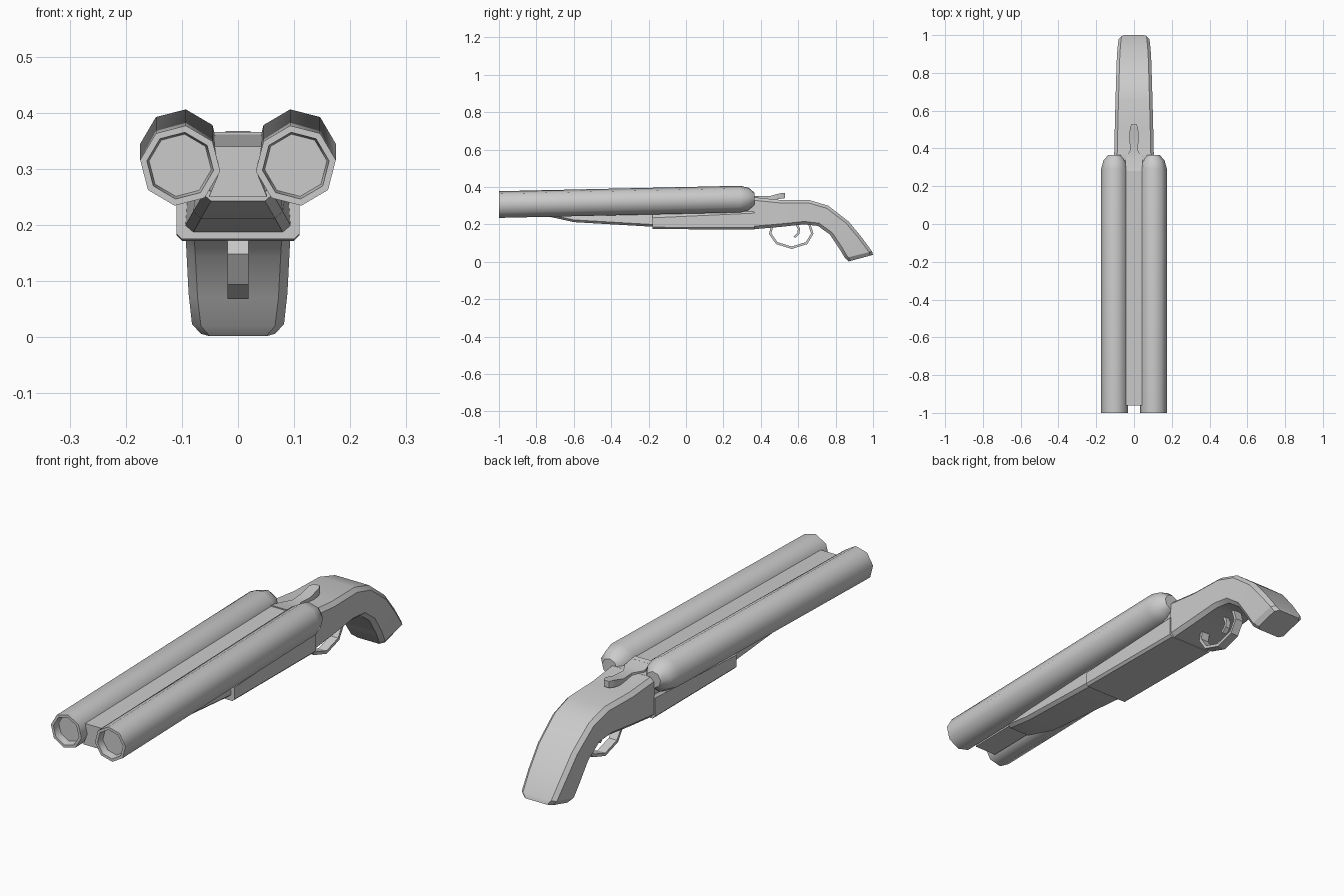
import bpy, bmesh, math
from mathutils import Vector

if "Cube" in bpy.data.objects:
    bpy.data.objects.remove(bpy.data.objects["Cube"])

grey = bpy.data.materials.new("plain_grey")
grey.use_nodes = True
GREY = (0.6, 0.6, 0.6, 1)
grey.diffuse_color = GREY
grey.node_tree.nodes["Principled BSDF"].inputs["Base Color"].default_value = GREY


def loft(name, rings, angle=30, bevel=0):
    """Skin matching closed rings of points and cap both ends."""
    bm = bmesh.new()
    loops = [[bm.verts.new(p) for p in ring] for ring in rings]
    n = len(loops[0])
    for a, b in zip(loops, loops[1:]):
        for i in range(n):
            j = (i + 1) % n
            bm.faces.new((a[i], a[j], b[j], b[i]))
    bm.faces.new(loops[0])
    bm.faces.new(loops[-1])
    bmesh.ops.recalc_face_normals(bm, faces=bm.faces)
    mesh = bpy.data.meshes.new(name)
    bm.to_mesh(mesh)
    bm.free()
    obj = bpy.data.objects.new(name, mesh)
    bpy.context.collection.objects.link(obj)
    mesh.materials.append(grey)
    bpy.ops.object.select_all(action="DESELECT")
    obj.select_set(True)
    bpy.context.view_layer.objects.active = obj
    if bevel:
        mod = obj.modifiers.new("edge_bevel", "BEVEL")
        mod.width, mod.segments = bevel, 1
        bpy.ops.object.modifier_apply(modifier=mod.name)
    bpy.ops.object.shade_smooth_by_angle(angle=math.radians(angle))
    return obj


def section(y, half):
    """Symmetric cross-section at y from right-half (x, z) points."""
    return [(x, y, z) for x, z in half] + [(-x, y, z) for x, z in reversed(half)]


def ribbon(name, path, width, thick):
    """Flat strip that follows a (y, z) path, tapering evenly in thickness."""
    pts = [Vector(p) for p in path]
    rings = []
    for i, p in enumerate(pts):
        d = (pts[min(i + 1, len(pts) - 1)] - pts[max(i - 1, 0)]).normalized()
        s = Vector((-d.y, d.x)) * thick / 2
        a, b = p + s, p - s
        rings.append([(-width, a.x, a.y), (width, a.x, a.y),
                      (width, b.x, b.y), (-width, b.x, b.y)])
    return loft(name, rings)


# Two eight-sided barrels with a recessed muzzle and domed breech
def axis_z(y):
    return 0.306 + 0.0225 * (y + 1)


for side, label in ((-1, "right"), (1, "left")):
    rings = []
    for y, r in ((-0.97, 0.056), (-1, 0.06), (-1, 0.072), (0.29, 0.072),
                 (0.335, 0.06), (0.365, 0.034)):
        ring = []
        for k in range(8):
            a = math.radians(82 + 45 * k)
            ring.append((side * (-r * math.cos(a) + 0.103), y,
                         axis_z(y) + r * math.sin(a)))
        rings.append(ring)
    loft(label + "_barrel", rings, 47)

# Rib filling the gap between the barrels
loft("barrel_rib", [section(y, [(0.052, b), (0.033, b + 0.045), (0.042, t)])
                    for y, b, t in ((-0.96, 0.25, 0.34), (0.3, 0.27, 0.362))])

# Tapered fore-end beneath the barrels
loft("fore_end", [section(y, [(w, b), (w + 0.014, b + 0.012), (w + 0.008, t)])
                  for y, w, b, t in ((-0.74, 0.048, 0.243, 0.262),
                                     (-0.6, 0.066, 0.212, 0.265),
                                     (-0.17, 0.08, 0.187, 0.275))])

# Receiver block, and the breech wall behind the barrels
loft("receiver", [section(y, [(0.1, b), (0.11, b + 0.01), (0.11, t), (0.09, t + 0.02)])
                  for y, b, t in ((-0.18, 0.175, 0.235), (0.365, 0.172, 0.26))])
loft("breech_wall", [section(y, [(0.1, 0.18), (0.1, 0.31), (0.07, 0.345)])
                     for y in (0.31, 0.366)])

# Curved pistol grip: top (y, z), bottom (y, z), half width
grip = [((0.36, 0.345), (0.36, 0.174), 0.105),
        ((0.5, 0.331), (0.5, 0.186), 0.102),
        ((0.66, 0.33), (0.63, 0.2), 0.098),
        ((0.76, 0.3), (0.705, 0.192), 0.095),
        ((0.87, 0.215), (0.77, 0.145), 0.092),
        ((0.94, 0.13), (0.82, 0.07), 0.088),
        ((0.995, 0.055), (0.85, 0.02), 0.082),
        ((1.0, 0.037), (0.87, 0.002), 0.066)]
rings = []
for top, bottom, w in grip:
    t, b = Vector(top), Vector(bottom)
    d = (t - b).normalized() * 0.016
    half = [(w - 0.016, b), (w, b + d), (w, t - d), (w - 0.016, t)]
    half = [(x, p.x, p.y) for x, p in half]
    rings.append(half + [(-x, y, z) for x, y, z in reversed(half)])
loft("grip", rings)

# Break lever: wide pivot, narrow neck, raised thumb pad
loft("break_lever", [section(y, [(w, b), (w, t)])
                     for y, w, b, t in ((0.28, 0.042, 0.33, 0.366),
                                        (0.345, 0.046, 0.33, 0.352),
                                        (0.39, 0.02, 0.325, 0.352),
                                        (0.45, 0.024, 0.328, 0.352),
                                        (0.51, 0.022, 0.338, 0.368),
                                        (0.53, 0.012, 0.34, 0.368))])

# Trigger guard and trigger
ribbon("trigger_guard", [(0.46, 0.19), (0.45, 0.15), (0.485, 0.1), (0.565, 0.075),
                         (0.645, 0.1), (0.675, 0.15), (0.66, 0.2)], 0.019, 0.013)
ribbon("trigger", [(0.59, 0.205), (0.604, 0.175), (0.6, 0.15), (0.58, 0.132)],
       0.011, 0.012)
